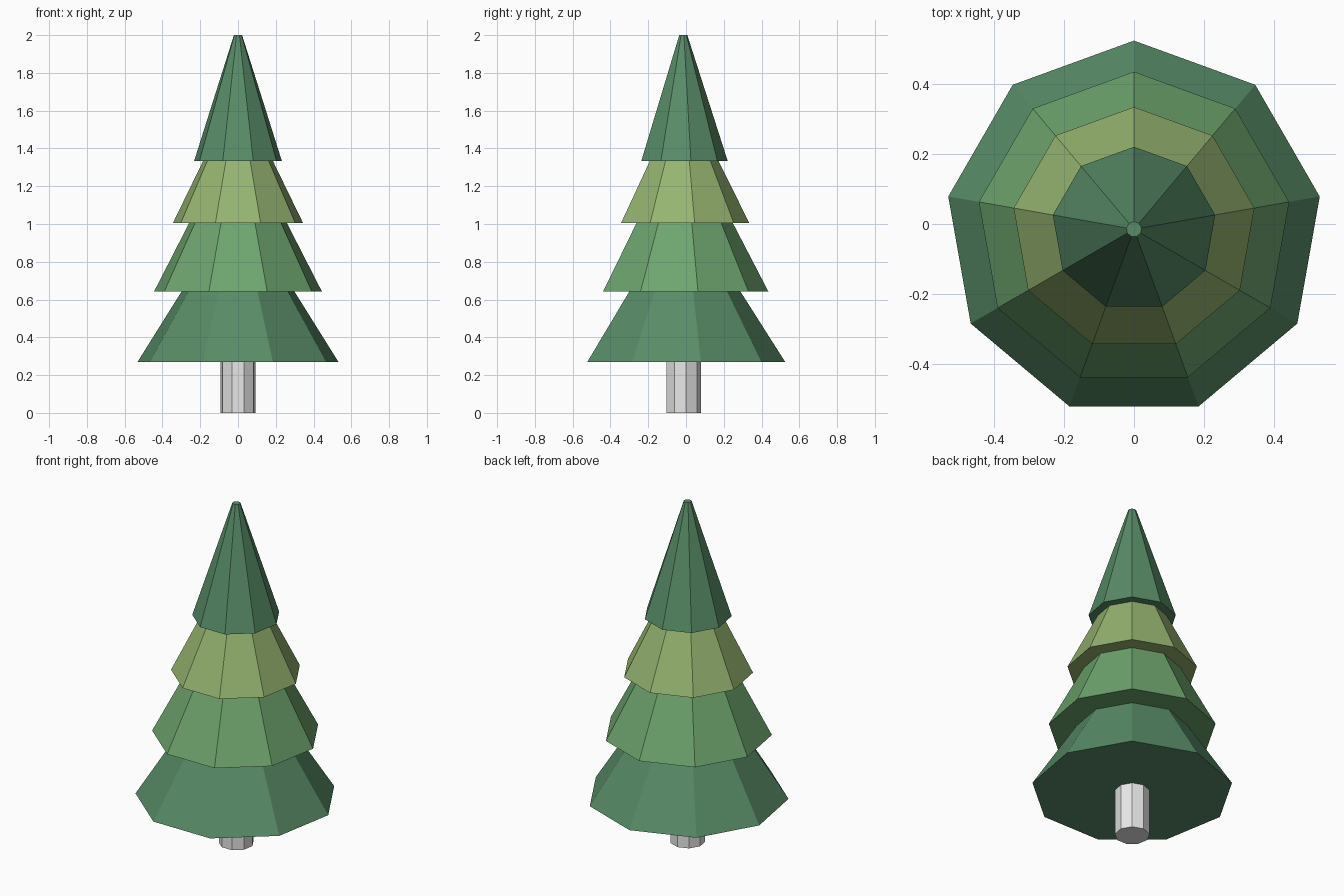
import bpy
import bmesh
import math

if "Cube" in bpy.data.objects:
    bpy.data.objects.remove(bpy.data.objects["Cube"])

SIDES = 9
CENTRE_Y = -0.015  # odd-sided shape, shifted so its bounds are centred


def material(name, rgb):
    m = bpy.data.materials.new(name)
    m.diffuse_color = (*rgb, 1.0)
    m.use_nodes = True
    m.node_tree.nodes["Principled BSDF"].inputs["Base Color"].default_value = m.diffuse_color
    return m


def frustum(name, z0, z1, r0, r1, mat):
    """Closed nine-sided frustum with one corner pointing to the back."""
    bm = bmesh.new()
    rings = []
    for z, r in ((z0, r0), (z1, r1)):
        ring = []
        for i in range(SIDES):
            a = math.pi / 2 + math.tau * i / SIDES
            ring.append(bm.verts.new((r * math.cos(a), CENTRE_Y + r * math.sin(a), z)))
        rings.append(ring)
    low, high = rings
    bm.faces.new(low[::-1])
    bm.faces.new(high)
    for i in range(SIDES):
        j = (i + 1) % SIDES
        bm.faces.new((low[i], low[j], high[j], high[i]))
    mesh = bpy.data.meshes.new(name)
    bm.to_mesh(mesh)
    bm.free()
    mesh.materials.append(mat)
    obj = bpy.data.objects.new(name, mesh)
    bpy.context.collection.objects.link(obj)
    return obj


dark_green = material("dark green", (0.098, 0.262, 0.136))
mid_green = material("mid green", (0.156, 0.376, 0.156))
olive_green = material("olive green", (0.305, 0.456, 0.162))
light_grey = material("light grey", (0.8, 0.8, 0.8))

# Trunk
frustum("trunk", 0.0, 0.27, 0.094, 0.094, light_grey)

# Foliage tiers, bottom to top
frustum("bottom_tier", 0.27, 0.643, 0.54, 0.303, dark_green)
frustum("lower_middle_tier", 0.643, 1.005, 0.451, 0.263, mid_green)
frustum("upper_middle_tier", 1.005, 1.333, 0.35, 0.188, olive_green)
frustum("top_tier", 1.333, 2.0, 0.236, 0.022, dark_green)
